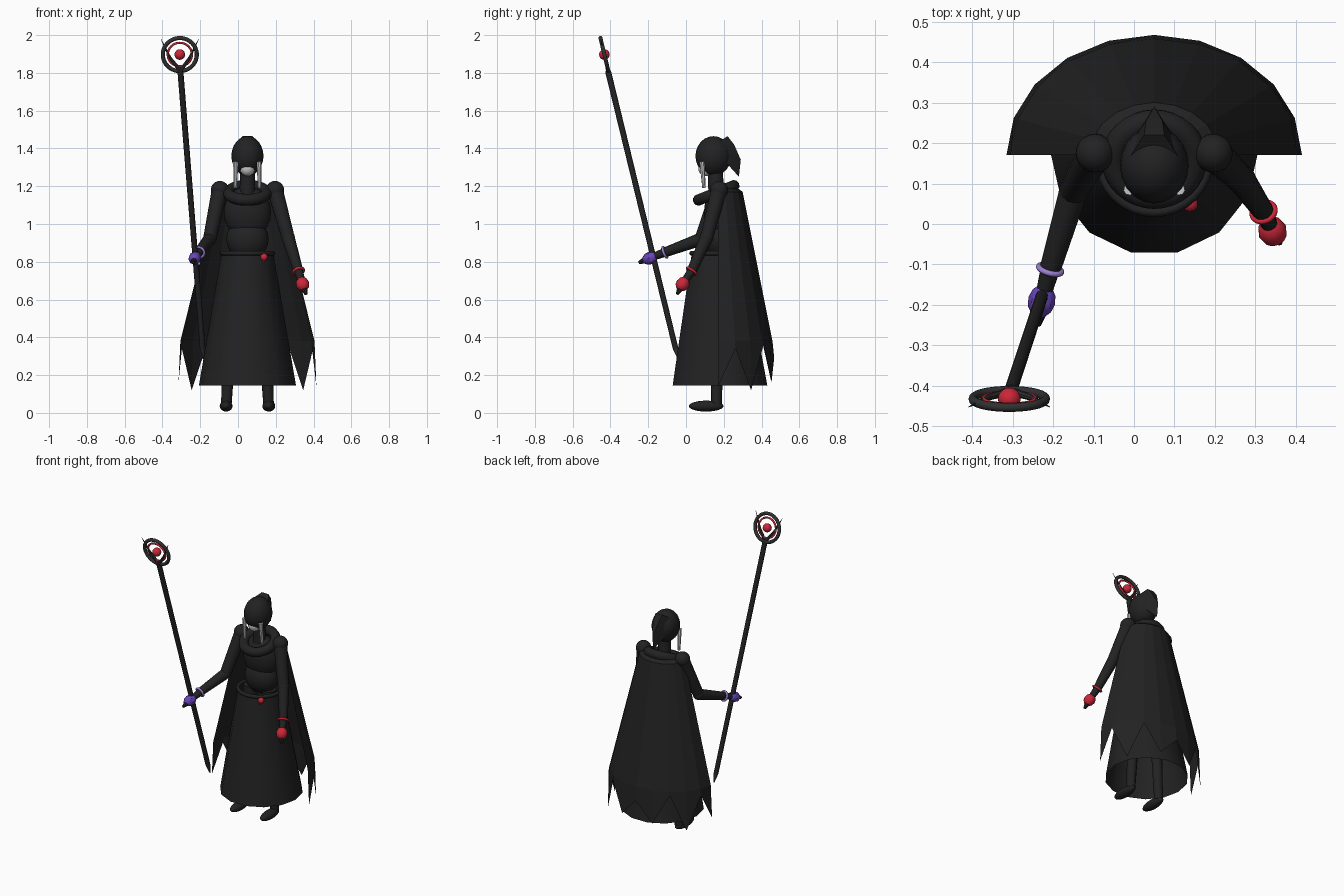
import bpy, bmesh, math
from mathutils import Vector

if "Cube" in bpy.data.objects:
    bpy.data.objects.remove(bpy.data.objects["Cube"])


def material(name, r, g, b):
    m = bpy.data.materials.new(name)
    m.use_nodes = True
    m.diffuse_color = (r, g, b, 1)
    m.node_tree.nodes["Principled BSDF"].inputs["Base Color"].default_value = (r, g, b, 1)
    return m


BLACK = material("black cloth", .016, .016, .016)
IRON = material("dark iron", .03, .03, .032)
RED = material("red", .6, .02, .04)
PURPLE = material("purple", .14, .06, .5)
LAVENDER = material("lavender", .33, .22, .65)
PALE = material("pale grey", .6, .6, .62)
CX, CY = .05, .17      # body axis


def finish(obj, name, mat, smooth=True):
    obj.name = name
    obj.data.name = name
    obj.data.materials.clear()
    obj.data.materials.append(mat)
    if smooth:
        bpy.ops.object.select_all(action='DESELECT')
        obj.select_set(True)
        bpy.context.view_layer.objects.active = obj
        bpy.ops.object.shade_smooth_by_angle(angle=math.radians(40))
    return obj


def ball(name, loc, size, mat, seg=20, rings=12):
    bpy.ops.mesh.primitive_uv_sphere_add(segments=seg, ring_count=rings, location=loc)
    obj = bpy.context.object
    obj.scale = size if isinstance(size, tuple) else (size,) * 3
    return finish(obj, name, mat)


def rod(name, a, b, r1, r2, mat, sides=12, smooth=True):
    a, b = Vector(a), Vector(b)
    d = b - a
    bpy.ops.mesh.primitive_cone_add(vertices=sides, radius1=r1, radius2=r2,
                                    depth=d.length, location=(a + b) / 2)
    obj = bpy.context.object
    obj.rotation_euler = d.to_track_quat('Z', 'Y').to_euler()
    return finish(obj, name, mat, smooth)


def ring(name, loc, major, minor, mat, rot=(0, 0, 0), seg=32):
    bpy.ops.mesh.primitive_torus_add(location=loc, rotation=rot, major_radius=major,
                                     minor_radius=minor, major_segments=seg, minor_segments=10)
    return finish(bpy.context.object, name, mat)


def from_bmesh(name, bm, mat, smooth=True):
    mesh = bpy.data.meshes.new(name)
    bm.normal_update()
    bm.to_mesh(mesh)
    bm.free()
    obj = bpy.data.objects.new(name, mesh)
    bpy.context.collection.objects.link(obj)
    return finish(obj, name, mat, smooth)


def loft(name, rows, closed, mat, smooth):
    bm = bmesh.new()
    rows = [[bm.verts.new(p) for p in row] for row in rows]
    n = len(rows[0])
    for low, high in zip(rows, rows[1:]):
        for i in range(n if closed else n - 1):
            j = (i + 1) % n
            bm.faces.new((low[i], low[j], high[j], high[i]))
    return from_bmesh(name, bm, mat, smooth)


# Head, neck and face
ball("head", (CX, .145, 1.36), (.085, .095, .105), BLACK)
rod("neck", (CX, .16, 1.15), (CX, .155, 1.32), .042, .038, BLACK)
ball("face", (CX, .105, 1.295), (.04, .04, .042), PALE)

# Pointed back of the hood
bm = bmesh.new()
for p in [(.025, .22, 1.465), (.02, .255, 1.42), (0, .29, 1.34), (0, .28, 1.25),
          (.06, .165, 1.43), (.065, .19, 1.35), (.035, .23, 1.31)]:
    for s in (-1, 1):
        bm.verts.new((CX + s * p[0], p[1], p[2]))
bmesh.ops.remove_doubles(bm, verts=bm.verts, dist=.001)
bmesh.ops.convex_hull(bm, input=bm.verts)
from_bmesh("hood_point", bm, BLACK)

# Torso and tilted collar
ball("chest", (CX, CY + .01, 1.06), (.125, .085, .14), BLACK)
ball("belly", (CX, CY + .01, .92), (.112, .085, .11), BLACK)
ring("collar", (CX, CY - .01, 1.165), .1, .031, BLACK, (math.radians(22), 0, 0))

# Skirt, open at both ends, with its belt
def circle(r, z, cy, n=14):
    step = math.tau / n
    return [(CX + r * math.cos(step * i), cy + r * math.sin(step * i), z) for i in range(n)]


loft("skirt", [circle(.257, .145, .18), circle(.137, .85, .165)], True, BLACK, True)
ring("belt", (CX, .165, .845), .136, .012, BLACK)
ball("belt_gem", (.138, .05, .825), .02, RED, 10, 8)
rod("belt_gem_drop", (.138, .048, .82), (.136, .045, .795), .015, .002, RED, 8)


# Cape with a zigzag hem
def cape_row(rx, ry, heights):
    return [(CX + rx * math.cos(math.pi * i / 10), CY + ry * math.sin(math.pi * i / 10), z)
            for i, z in enumerate(heights)]


hem = [.14, .34, .12, .36, .17, .29, .16, .36, .12, .34, .16]
loft("cape", [cape_row(.365, .297, hem), cape_row(.355, .288, [.38] * 11),
              cape_row(.16, .13, [1.17] * 11), cape_row(.11, .09, [1.2] * 11)],
     False, BLACK, False)

# Things paired left and right
for s, side in ((1, "left"), (-1, "right")):
    ball(side + "_shoulder", (CX + s * .146, .175, 1.18), .048, BLACK)
    rod(side + "_hair_lock", (CX + s * .062, .085, 1.33), (CX + s * .064, .095, 1.19),
        .014, .009, PALE, 8)
    rod(side + "_leg", (CX + s * .112, .162, .04), (CX + s * .07, .165, .85), .028, .045, BLACK)
    ball(side + "_foot", (CX + s * .113, .107, .036), (.034, .092, .029), BLACK)


# Arms: shoulder, elbow, wrist, hand and finger tip
def arm(side, elbow, wrist, hand, tip, hand_mat, cuff_mat, hand_size, seg):
    shoulder = (CX + (.146 if side == "left" else -.146), .175, 1.18)
    rod(side + "_upper_arm", shoulder, elbow, .043, .035, BLACK)
    ball(side + "_elbow", elbow, .036, BLACK)
    rod(side + "_forearm", elbow, wrist, .035, .026, BLACK)
    d = Vector(hand) - Vector(wrist)
    rod(side + "_wrist", wrist, hand, .024, .018, BLACK)
    turn = d.to_track_quat('Z', 'Y').to_euler()
    ring(side + "_bracelet", wrist, .029, .007, cuff_mat, turn, 24)
    palm = ball(side + "_hand", hand, hand_size, hand_mat, seg, 6)
    palm.rotation_euler = turn
    rod(side + "_fingers", hand, tip, .027, .008, BLACK, 8)


arm("left", (.265, .11, .93), (.32, .03, .75), (.342, -.018, .682), (.36, -.046, .628),
    RED, RED, (.036, .036, .04), 12)
arm("right", (-.15, .08, .92), (-.207, -.112, .85), (-.228, -.19, .82), (-.238, -.25, .795),
    PURPLE, LAVENDER, (.034, .034, .045), 8)

# Staff shaft and foot spike
top, foot = Vector((-.305, -.413, 1.81)), Vector((-.187, -.055, .34))
axis = (top - foot).normalized()
rod("staff_shaft", foot, top, .015, .016, BLACK)
rod("staff_spike", foot, foot - axis * .06, .015, .002, IRON)

# Staff head: rings, orb and two prongs in a leaning plane
lean = math.radians(13.5)
hub = Vector((-.308, -.432, 1.897))
up = Vector((0, -math.sin(lean), math.cos(lean)))
tilt = (math.pi / 2 + lean, 0, 0)
ring("staff_outer_ring", hub, .09, .011, IRON, tilt, 40)
ring("staff_inner_ring", hub, .064, .006, RED, tilt, 32)
ball("staff_orb", hub, .028, RED)
for s, side in ((1, "left"), (-1, "right")):
    bend = hub + Vector((s * .05, 0, 0)) - up * .02
    rod("staff_prong_base_" + side, top, bend, .011, .008, IRON, 8)
    rod("staff_prong_" + side, bend, hub + Vector((s * .1, 0, 0)) + up * .085,
        .008, .001, IRON, 8)
